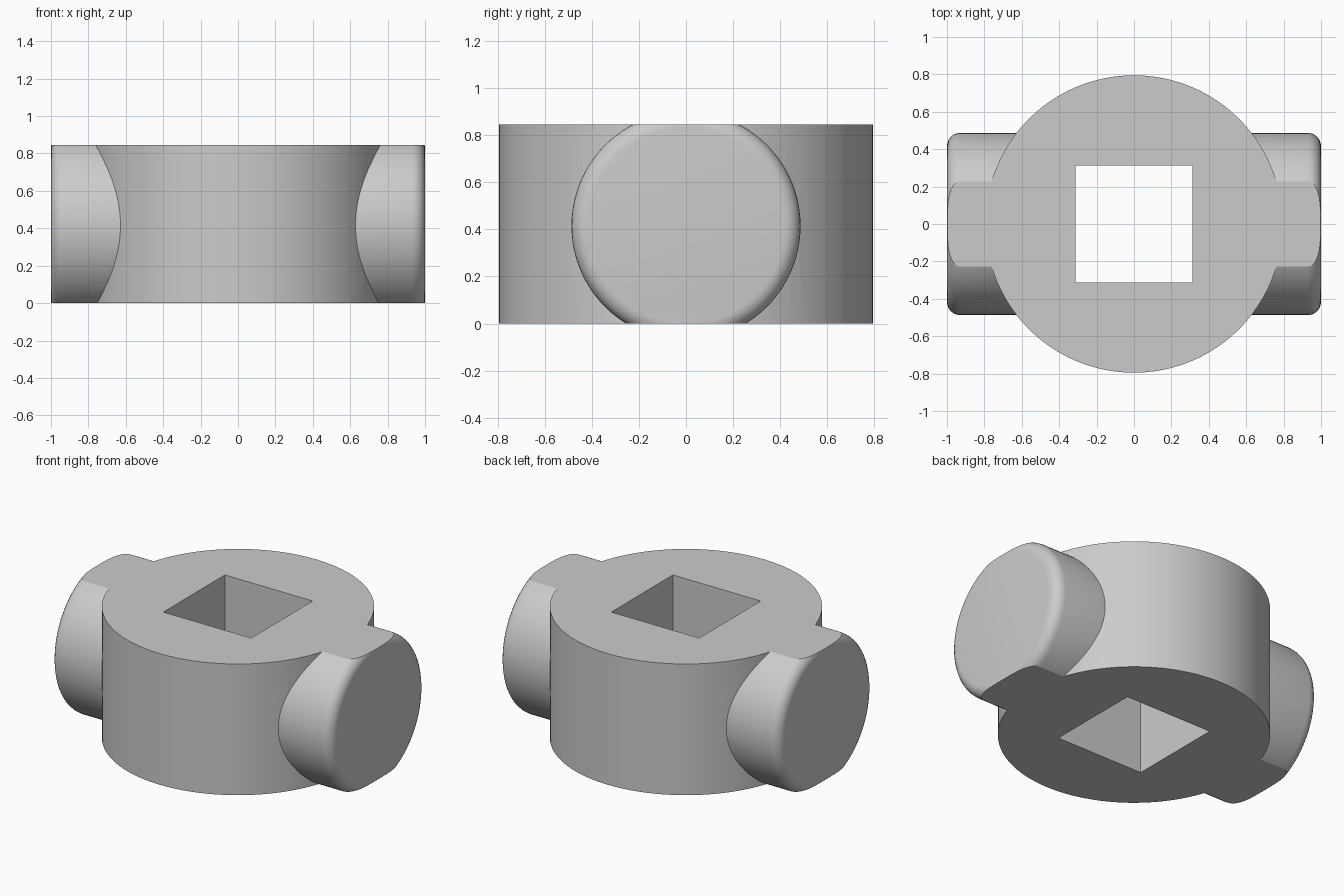
import bpy
import bmesh
import math

if "Cube" in bpy.data.objects:
    bpy.data.objects.remove(bpy.data.objects["Cube"], do_unlink=True)

HEIGHT = 0.845
DRUM_RADIUS = 0.795
PIN_RADIUS = 0.487
PIN_Z = 0.415
FILLET = 0.07
HOLE = 0.626

grey = bpy.data.materials.new("grey metal")
grey.use_nodes = True
colour = (0.6, 0.6, 0.6, 1)
grey.diffuse_color = colour
grey.node_tree.nodes["Principled BSDF"].inputs["Base Color"].default_value = colour


def box(name, size, z):
    bpy.ops.mesh.primitive_cube_add(size=1, location=(0, 0, z))
    ob = bpy.context.object
    ob.name = name
    ob.scale = size
    ob.data.materials.append(grey)
    return ob


def combine(target, other, operation):
    mod = target.modifiers.new(operation.title(), "BOOLEAN")
    mod.operation = operation
    mod.solver = "EXACT"
    mod.object = other
    bpy.context.view_layer.objects.active = target
    bpy.ops.object.modifier_apply(modifier=mod.name)
    bpy.data.objects.remove(other, do_unlink=True)


# Round drum, made overlong and trimmed later
bpy.ops.mesh.primitive_cylinder_add(vertices=96, radius=DRUM_RADIUS, depth=1.2,
                                    location=(0, 0, HEIGHT / 2))
hub = bpy.context.object
hub.name = "hub_with_cross_pin"
hub.data.materials.append(grey)

# Cross pin with rounded end rims, along x
bpy.ops.mesh.primitive_cylinder_add(vertices=96, radius=PIN_RADIUS, depth=2,
                                    location=(0, 0, PIN_Z),
                                    rotation=(0, math.pi / 2, 0))
pin = bpy.context.object
pin.name = "cross_pin"
pin.data.materials.append(grey)
bm = bmesh.new()
bm.from_mesh(pin.data)
rims = [e for e in bm.edges if abs(e.verts[0].co.z - e.verts[1].co.z) < 0.01]
bmesh.ops.bevel(bm, geom=rims, offset=FILLET, segments=6, profile=0.5, affect="EDGES")
bm.to_mesh(pin.data)
bm.free()

# Join, trim flat top and bottom, cut the square bore
combine(hub, pin, "UNION")
combine(hub, box("trim_slab", (3, 3, HEIGHT), HEIGHT / 2), "INTERSECT")
combine(hub, box("square_bore", (HOLE, HOLE, 3), HEIGHT / 2), "DIFFERENCE")

bpy.ops.object.select_all(action="DESELECT")
hub.select_set(True)
bpy.context.view_layer.objects.active = hub
bpy.ops.object.shade_smooth_by_angle(angle=math.radians(25))
